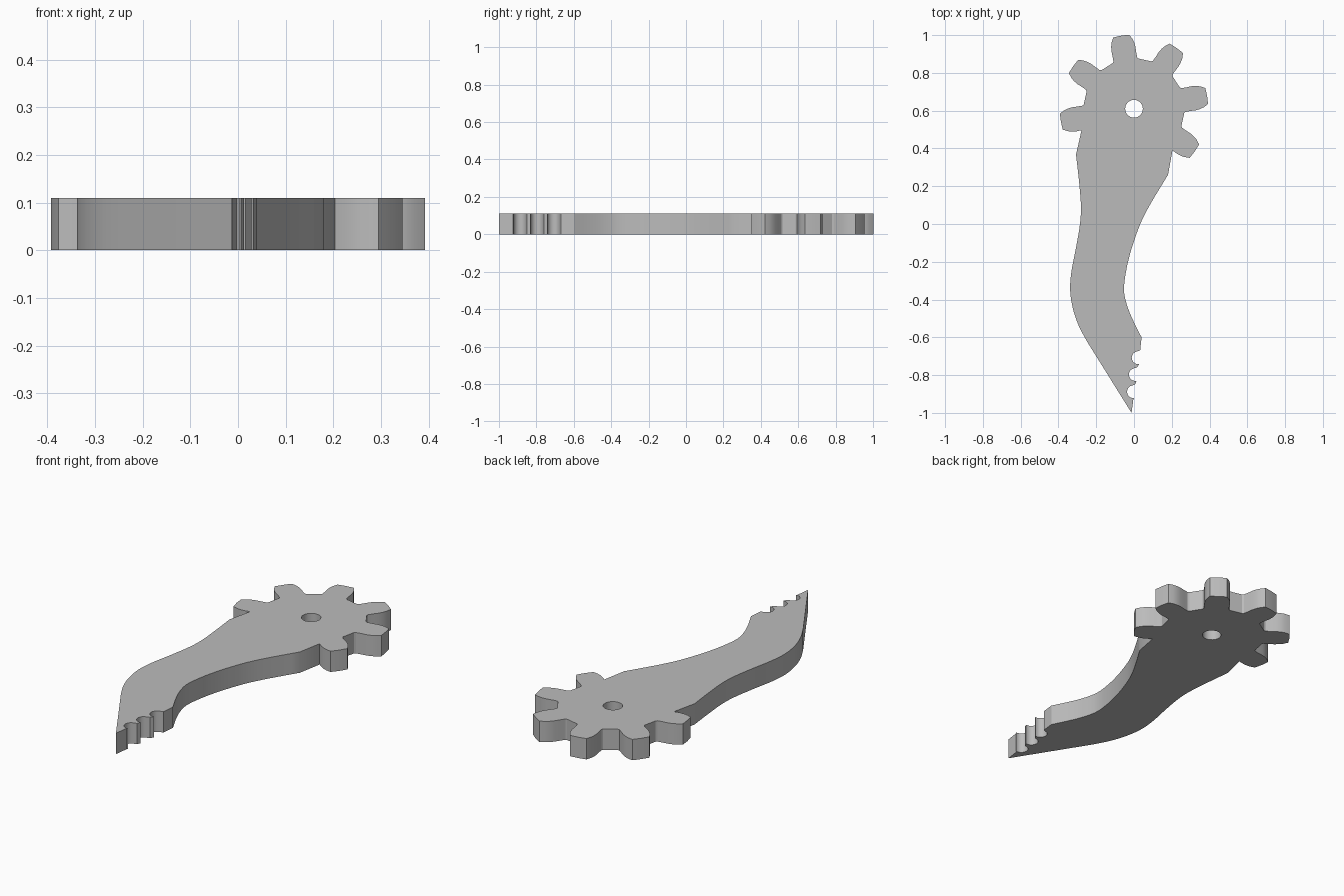
import bpy
import bmesh
from math import sin, cos, radians, pi
from mathutils import Vector

THICKNESS = 0.11
GEAR_CENTRE = Vector((0, 0.61))
HOLE_RADIUS = 0.047

cube = bpy.data.objects.get("Cube")
if cube:
    bpy.data.objects.remove(cube, do_unlink=True)


def polar(centre, radius, degrees):
    angle = radians(degrees)
    return centre + Vector((radius * cos(angle), radius * sin(angle)))


def smooth_path(points, steps=4):
    """Catmull-Rom curve through the given points."""
    pts = [Vector(p) for p in points]
    ext = [2 * pts[0] - pts[1]] + pts + [2 * pts[-1] - pts[-2]]
    path = []
    for a, b, c, d in zip(ext, ext[1:], ext[2:], ext[3:]):
        for i in range(steps):
            t = i / steps
            path.append(0.5 * (2 * b + (c - a) * t
                               + (2 * a - 5 * b + 4 * c - d) * t ** 2
                               + (3 * b - a - 3 * c + d) * t ** 3))
    return path + [pts[-1]]


# Gear teeth: one flank as (radius, angle from tooth centre), mirrored and repeated
flank = [(0.267, 15), (0.273, 13.5), (0.30, 12.2), (0.327, 11.4),
         (0.35, 10.2), (0.37, 8.7), (0.393, 6.3)]
gear = []
for tooth in range(6):
    middle = -35 + 45 * tooth
    gear += [polar(GEAR_CENTRE, r, middle - a) for r, a in flank]
    gear.append(polar(GEAR_CENTRE, 0.393, middle))
    gear += [polar(GEAR_CENTRE, r, middle + a) for r, a in reversed(flank)]
# The outermost roots run into the arm
gear = gear[2:-2]

# Left edge of the arm, from the gear down to the point
left_edge = smooth_path([(-0.307, 0.367), (-0.292, 0.235), (-0.281, 0.10),
                         (-0.286, 0), (-0.307, -0.125), (-0.331, -0.25),
                         (-0.338, -0.35), (-0.323, -0.45), (-0.292, -0.54),
                         (-0.25, -0.62)])
point = [Vector((-0.013, -1)), Vector((-0.003, -0.925))]

# Round notches beside the point, lowest first
notches = []
for x, y in [(-0.003, -0.888), (0.007, -0.797), (0.022, -0.708)]:
    centre = Vector((x, y))
    notches += [polar(centre, 0.034, -80 - 20 * i) for i in range(10)]
    notches.append(centre + Vector((0.009, 0.038)))

# Right edge of the arm, from the notches back up to the gear
heel = [Vector((0.033, -0.668))]
right_edge = smooth_path([(0.04, -0.60), (-0.005, -0.51), (-0.037, -0.43),
                          (-0.053, -0.35), (-0.042, -0.25), (-0.02, -0.155),
                          (0.007, -0.07), (0.042, 0.02), (0.095, 0.12),
                          (0.18, 0.26)])

outline = gear + left_edge + point + notches + heel + right_edge
hole = [polar(GEAR_CENTRE, HOLE_RADIUS, 15 * i) for i in range(24)]

# Fill the outline around the axle hole and extrude it into a plate
bm = bmesh.new()
for loop in (outline, hole):
    verts = [bm.verts.new((p.x, p.y, 0)) for p in loop]
    for a, b in zip(verts, verts[1:] + verts[:1]):
        bm.edges.new((a, b))
bmesh.ops.triangle_fill(bm, edges=bm.edges[:], use_beauty=True, normal=(0, 0, 1))
extruded = bmesh.ops.extrude_face_region(bm, geom=bm.faces[:], use_keep_orig=True)
top = [v for v in extruded["geom"] if isinstance(v, bmesh.types.BMVert)]
bmesh.ops.translate(bm, verts=top, vec=(0, 0, THICKNESS))
bmesh.ops.recalc_face_normals(bm, faces=bm.faces[:])
mesh = bpy.data.meshes.new("gear_lever")
bm.to_mesh(mesh)
bm.free()

lever = bpy.data.objects.new("gear_lever", mesh)
bpy.context.collection.objects.link(lever)

# Plain grey metal
grey = bpy.data.materials.new("grey_metal")
grey.use_nodes = True
colour = (0.5, 0.5, 0.5, 1)
grey.diffuse_color = colour
for node in grey.node_tree.nodes:
    if node.type == "BSDF_PRINCIPLED":
        node.inputs["Base Color"].default_value = colour
mesh.materials.append(grey)

# Smooth curved walls, sharp rims
bpy.ops.object.select_all(action="DESELECT")
lever.select_set(True)
bpy.context.view_layer.objects.active = lever
bpy.ops.object.shade_smooth_by_angle(angle=pi / 6)
